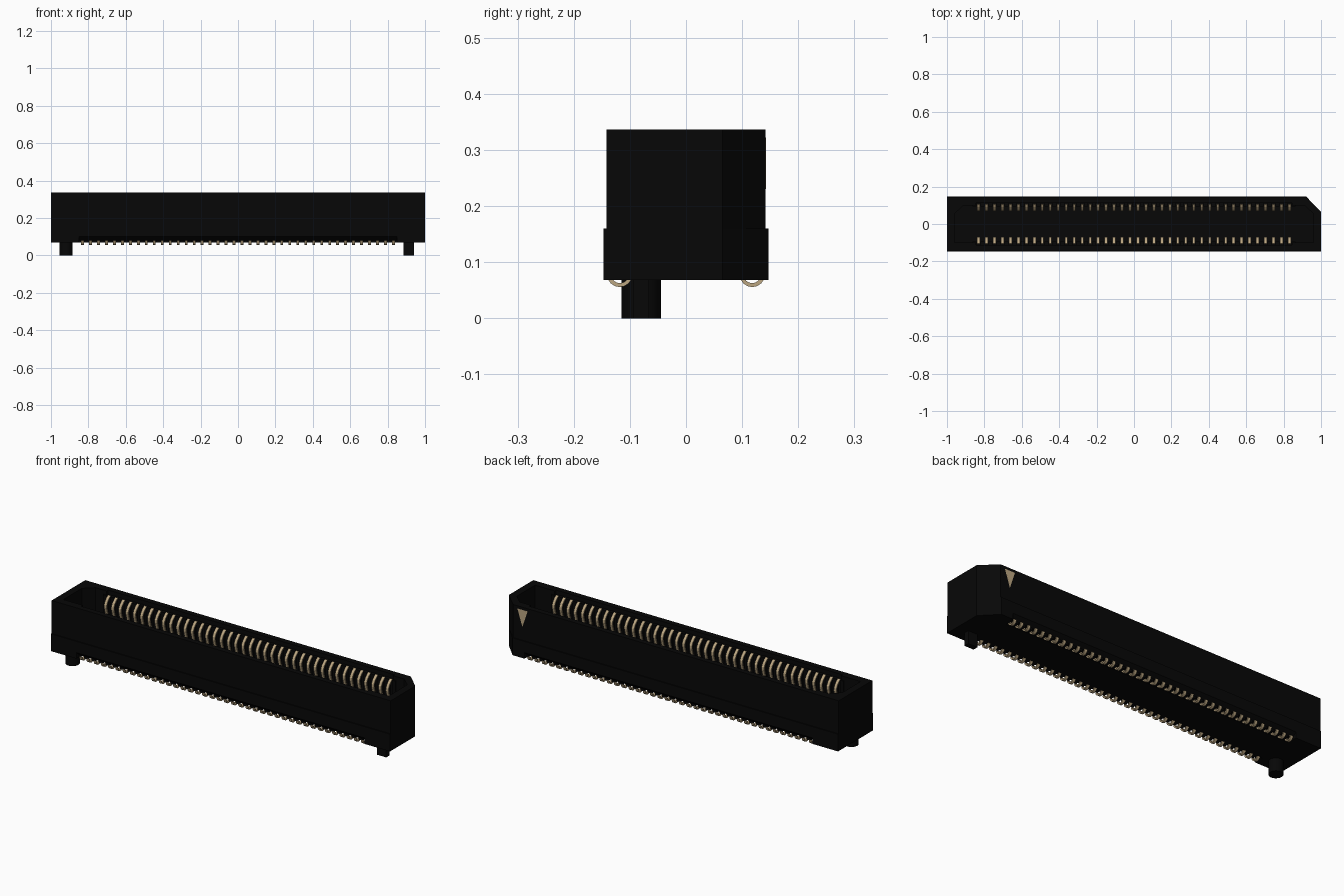
import bpy, bmesh, math
from mathutils import Vector

if "Cube" in bpy.data.objects:
    bpy.data.objects.remove(bpy.data.objects["Cube"])


def material(name, rgb):
    m = bpy.data.materials.new(name)
    m.diffuse_color = (*rgb, 1)
    m.use_nodes = True
    m.node_tree.nodes["Principled BSDF"].inputs["Base Color"].default_value = m.diffuse_color
    return m


BLACK = material("black plastic", (0.0021, 0.0021, 0.0021))
GOLD = material("pale gold", (0.50, 0.38, 0.22))


def make_object(name, bm, mat):
    bmesh.ops.recalc_face_normals(bm, faces=bm.faces)
    me = bpy.data.meshes.new(name)
    bm.to_mesh(me)
    bm.free()
    me.materials.append(mat)
    ob = bpy.data.objects.new(name, me)
    bpy.context.collection.objects.link(ob)
    return ob


def add_prism(bm, points, offset):
    """Closed solid: polygon of 3D points swept along an offset."""
    a = [bm.verts.new(p) for p in points]
    b = [bm.verts.new(Vector(p) + Vector(offset)) for p in points]
    bm.faces.new(a)
    bm.faces.new(b[::-1])
    for i in range(len(a)):
        j = (i + 1) % len(a)
        bm.faces.new((a[i], b[i], b[j], a[j]))


def upright(name, outline, z0, z1, mat=BLACK):
    bm = bmesh.new()
    add_prism(bm, [(x, y, z0) for x, y in outline], (0, 0, z1 - z0))
    return make_object(name, bm, mat)


def rect(x0, x1, y0, y1):
    return [(x0, y0), (x1, y0), (x1, y1), (x0, y1)]


def boolean(target, other, operation):
    mod = target.modifiers.new("cut", 'BOOLEAN')
    mod.operation = operation
    mod.solver = 'EXACT'
    mod.object = other
    bpy.context.view_layer.objects.active = target
    bpy.ops.object.modifier_apply(modifier=mod.name)
    bpy.data.objects.remove(other)


def shell(half):
    # rectangle with one chamfered corner at +x +y
    return [(-1, -half), (1, -half), (1, 0.065), (0.92, half), (-1, half)]


COUNT = 40
PITCH = 1.662 / (COUNT - 1)
FLOOR = 0.11

# housing: upper shell plus slightly wider lower band
housing = upright("housing", shell(0.142), 0.068, 0.336)
boolean(housing, upright("band", shell(0.147), 0.068, 0.16), 'UNION')

# socket cavity with chamfered back corners, and wider contact channel
mouth = [(-0.96, -0.1), (0.96, -0.1), (0.96, 0.055), (0.91, 0.1),
         (-0.91, 0.1), (-0.96, 0.055)]
boolean(housing, upright("cavity", mouth, FLOOR, 0.4), 'DIFFERENCE')
boolean(housing, upright("channel", rect(-0.845, 0.845, -0.113, 0.113), FLOOR - 0.005, 0.4),
        'DIFFERENCE')

# sloped relief under both long walls for the solder tails
for s in (-1, 1):
    bm = bmesh.new()
    section = [(0.092, 0.0), (0.092, 0.08), (0.125, 0.08), (0.147, 0.1),
               (0.2, 0.1), (0.2, 0.0)]
    add_prism(bm, [(-0.85, s * y, z) for y, z in section], (1.7, 0, 0))
    boolean(housing, make_object("relief", bm, BLACK), 'DIFFERENCE')

# ribs between neighbouring contacts, inside the channel and under the walls
bm = bmesh.new()
for s in (-1, 1):
    for i in range(COUNT + 1):
        x = (i - COUNT / 2) * PITCH
        for outline, z0, h in ((rect(x - 0.011, x + 0.011, s * 0.094, s * 0.114), FLOOR - 0.006, 0.21),
                               (rect(x - 0.011, x + 0.011, s * 0.091, s * 0.125), 0.069, 0.012)):
            add_prism(bm, [(px, py, z0) for px, py in outline], (0, 0, h))
make_object("contact_ribs", bm, BLACK)

# spring contacts: solder hook below, bowed blade above
path = [(0.118 + 0.019 * math.cos(a), 0.078 + 0.019 * math.sin(a))
        for a in [-math.pi * k / 8 for k in range(9)]]
path += [(0.099, 0.13), (0.093, 0.18), (0.081, 0.23), (0.072, 0.262),
         (0.072, 0.275), (0.081, 0.292), (0.094, 0.305), (0.106, 0.312)]
path = [Vector(p) for p in path]
left, right = [], []
for i, p in enumerate(path):
    d = (path[min(i + 1, len(path) - 1)] - path[max(i - 1, 0)]).normalized()
    n = Vector((-d.y, d.x)) * 0.0035
    left.append(p + n)
    right.append(p - n)
profile = left + right[::-1]
for s, name in ((-1, "front_contacts"), (1, "back_contacts")):
    bm = bmesh.new()
    for i in range(COUNT):
        x = (i - (COUNT - 1) / 2) * PITCH
        add_prism(bm, [(x - 0.0075, s * p.x, p.y) for p in profile], (0.015, 0, 0))
    make_object(name, bm, GOLD)

# locating pegs: one round, one narrow flat
ring = [(-0.92 + 0.035 * math.cos(k * math.pi / 16),
         -0.08 + 0.035 * math.sin(k * math.pi / 16)) for k in range(32)]
peg = upright("round_peg", ring, 0.0, 0.09)
bpy.ops.object.select_all(action='DESELECT')
peg.select_set(True)
bpy.context.view_layer.objects.active = peg
bpy.ops.object.shade_smooth_by_angle(angle=math.radians(30))
upright("flat_peg", rect(0.885, 0.94, -0.094, -0.066), 0.0, 0.09)

# triangular first-position marker, almost flush with the back wall
bm = bmesh.new()
add_prism(bm, [(0.835, 0.14, 0.322), (0.895, 0.14, 0.322), (0.865, 0.14, 0.23)],
          (0, 0.0025, 0))
make_object("position_marker", bm, GOLD)
